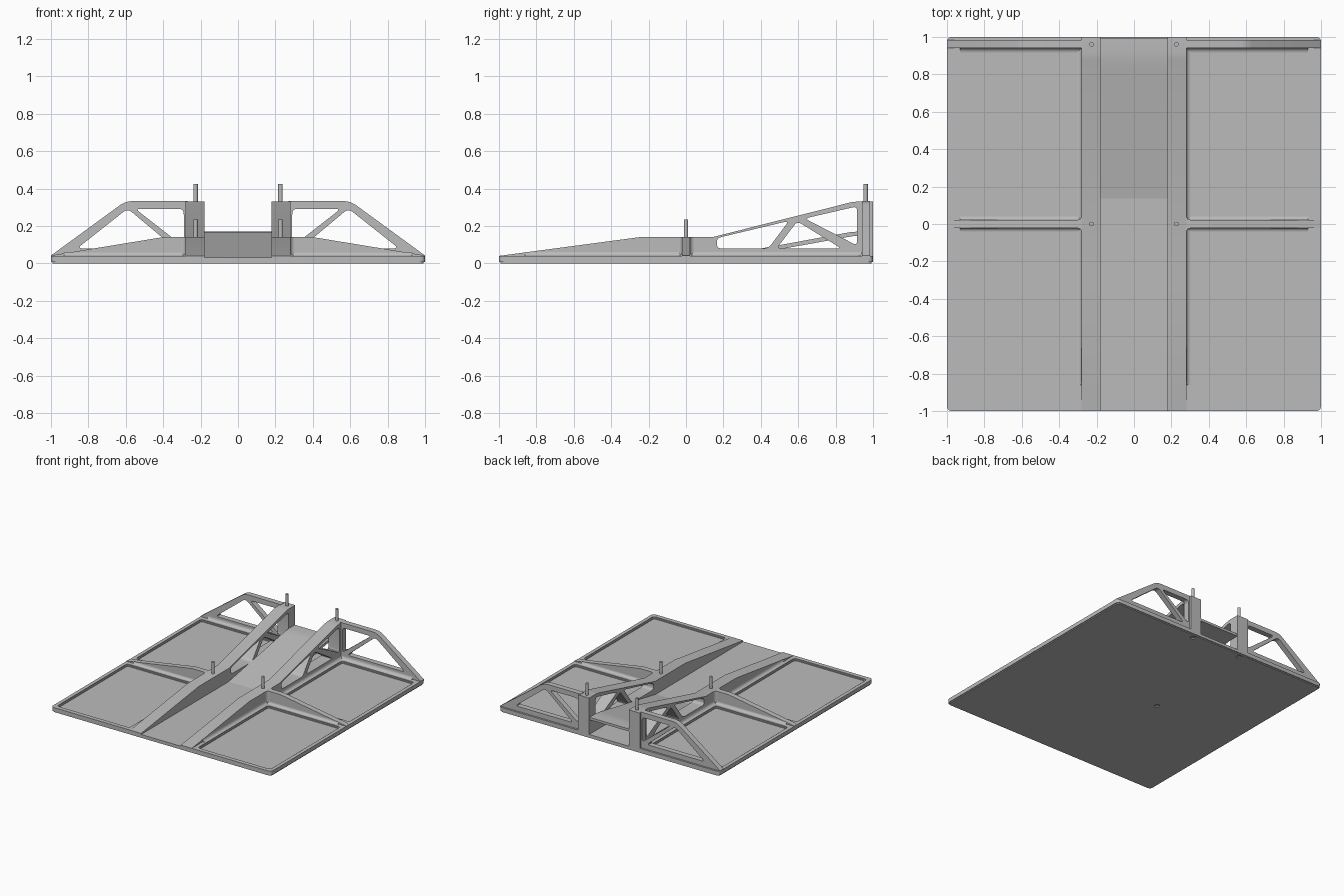
import bpy, bmesh
from math import pi, sin, cos
from mathutils import Vector

if "Cube" in bpy.data.objects:
    bpy.data.objects.remove(bpy.data.objects["Cube"])

grey = bpy.data.materials.new("mid grey")
grey.use_nodes = True
grey.diffuse_color = (0.5, 0.5, 0.5, 1)
grey.node_tree.nodes["Principled BSDF"].inputs["Base Color"].default_value = (0.5, 0.5, 0.5, 1)

TURN = {"XY": (0, 0, 0), "XZ": (pi / 2, 0, 0), "YZ": (pi / 2, 0, pi / 2)}


def rounded(points, r, steps=5):
    """Round every corner of a polygon with a small curve."""
    pts = [Vector(p) for p in points]
    if not r:
        return pts
    out = []
    for i, p in enumerate(pts):
        a, b = pts[i - 1] - p, pts[(i + 1) % len(pts)] - p
        start = p + a.normalized() * min(r, a.length * 0.4)
        end = p + b.normalized() * min(r, b.length * 0.4)
        for k in range(steps + 1):
            t = k / steps
            out.append(start * (1 - t) ** 2 + p * 2 * t * (1 - t) + end * t * t)
    return out


def rect(x0, x1, y0, y1):
    return [(x0, y0), (x1, y0), (x1, y1), (x0, y1)]


def circle(x, y, r, n=16):
    return [(x + r * cos(2 * pi * i / n), y + r * sin(2 * pi * i / n)) for i in range(n)]


def slab(name, plane, outline, lo, hi, holes=(), radius=0):
    """Extrude an outline with holes from lo to hi across the given plane."""
    curve = bpy.data.curves.new(name, "CURVE")
    curve.dimensions, curve.fill_mode = "2D", "BOTH"
    curve.extrude = (hi - lo) / 2
    for loop in [rounded(outline, radius)] + [[Vector(p) for p in h] for h in holes]:
        s = curve.splines.new("POLY")
        s.points.add(len(loop) - 1)
        for point, co in zip(s.points, loop):
            point.co = (co.x, co.y, 0, 1)
        s.use_cyclic_u = True
    ob = bpy.data.objects.new(name, curve)
    bpy.context.collection.objects.link(ob)
    mid = (lo + hi) / 2
    ob.location = {"XY": (0, 0, mid), "XZ": (0, mid, 0), "YZ": (mid, 0, 0)}[plane]
    ob.rotation_euler = TURN[plane]
    bpy.ops.object.select_all(action="DESELECT")
    ob.select_set(True)
    bpy.context.view_layer.objects.active = ob
    bpy.ops.object.convert(target="MESH")
    ob = bpy.context.object
    bm = bmesh.new()
    bm.from_mesh(ob.data)
    bmesh.ops.remove_doubles(bm, verts=bm.verts, dist=0.0001)
    bmesh.ops.recalc_face_normals(bm, faces=bm.faces)
    bm.to_mesh(ob.data)
    bm.free()
    ob.data.materials.clear()
    ob.data.materials.append(grey)
    bpy.ops.object.shade_smooth_by_angle(angle=0.5)
    return ob


def flip(points, side):
    return [(side * p[0], p[1]) for p in points]


def fillet(corner_x, base, direction, r=0.022):
    """Concave strip section where a wall meets the plate."""
    arc = [(corner_x + direction * r * (1 - cos(a * pi / 8)), base + r * (1 - sin(a * pi / 8)))
           for a in range(5)]
    return [(corner_x, base)] + arc


# Base plate with a chamfered underside and pin sockets
sockets = [circle(x, y, 0.02) for x, y in ((-0.227, 0.96), (0.227, 0.96), (-0.227, 0))]
slab("plate_bottom", "XY", rect(-0.993, 0.993, -0.993, 0.993), 0, 0.008, sockets, 0.03)
slab("plate_core", "XY", rect(-1, 1, -1, 1), 0.008, 0.026, (), 0.03)
slab("channel_floor", "XY", rect(-0.18, 0.18, -1, 1), 0.026, 0.031)

# Loading ramp, hollow underneath
slab("ramp", "YZ", [(0.13, 0.03), (0.84, 0.16), (0.88, 0.167), (0.92, 0.17), (0.995, 0.17),
                    (0.995, 0.15), (0.9, 0.147), (0.25, 0.03)], -0.18, 0.18)

rail_outline = [(-1, 0.03), (1, 0.03), (1, 0.33), (0.91, 0.33), (0.88, 0.326),
                (0.14, 0.14), (-0.25, 0.14), (-1, 0.04)]
rail_holes = [[(0.165, 0.08), (0.44, 0.08), (0.55, 0.227), (0.165, 0.135)],
              [(0.485, 0.08), (0.83, 0.08), (0.595, 0.225)],
              [(0.635, 0.24), (0.915, 0.095), (0.915, 0.305)]]
wall_outline = [(0.27, 0.03), (1, 0.03), (1, 0.042), (0.63, 0.312), (0.6, 0.328),
                (0.57, 0.333), (0.27, 0.333)]
wall_holes = [[(0.86, 0.08), (0.59, 0.293), (0.335, 0.08)],
              [(0.29, 0.292), (0.55, 0.292), (0.29, 0.09)]]
rib_outline = [(0.27, 0.03), (1, 0.03), (1, 0.042), (0.44, 0.134), (0.4, 0.14), (0.27, 0.14)]

for side, word in ((1, "left"), (-1, "right")):
    # Rim frame around the sunken pans
    pans = [rounded(flip(rect(0.31, 0.97, y0, y1), side), 0.025)
            for y0, y1 in ((0.06, 0.905), (-0.965, -0.055))]
    frame = ([(0.18, -1)] + rounded(rect(0.5, 1, -1, 1), 0.03)[6:18] + [(0.18, 1)])
    slab(word + "_rim_frame", "XY", flip(frame, side), 0.026, 0.04, pans)
    # Step inside each pan edge
    for name, (y0, y1) in (("back", (0.06, 0.905)), ("front", (-0.965, -0.055))):
        slab(f"{word}_{name}_pan_step", "XY", flip(rect(0.308, 0.972, y0 - 0.002, y1 + 0.002), side),
             0.026, 0.033, [rounded(flip(rect(0.319, 0.961, y0 + 0.009, y1 - 0.009), side), 0.02)], 0.025)

    # Long truss rail
    x0, x1 = sorted((side * 0.18, side * 0.28))
    slab(word + "_rail", "YZ", rail_outline, x0, x1, [rounded(h, 0.025) for h in rail_holes])

    # Rear truss wall and middle cross rib
    slab(word + "_rear_wall", "XZ", flip(wall_outline, side), 0.94, 0.985,
         [rounded(flip(h, side), 0.03) for h in wall_holes])
    slab(word + "_cross_rib", "XZ", flip(rib_outline, side), -0.022, 0.022)

    # Fillets along the feet of the rail, wall and rib
    x0, x1 = sorted((side * 0.27, side * 0.93))
    slab(word + "_wall_fillet", "YZ", fillet(0.94, 0.04, -1), x0, x1)
    for d in (-1, 1):
        slab(word + "_rib_fillet", "YZ", fillet(d * 0.022, 0.04, d, 0.018), x0, x1)
    for y0, y1 in ((-0.86, 0), (0, 0.95)):
        slab(word + "_rail_fillet", "XZ", fillet(side * 0.28, 0.04, side), y0, y1)
    # Upright fillets where the rib meets the rail
    for d in (-1, 1):
        corner = [(side * 0.28, d * 0.022)] + [
            (side * (0.28 + 0.022 * (1 - cos(a * pi / 8))), d * (0.022 + 0.022 * (1 - sin(a * pi / 8))))
            for a in range(5)]
        slab(word + "_corner_fillet", "XY", corner, 0.04, 0.14)

    # Locating pins
    for name, y, z0, top in (("rear", 0.96, 0.3, 0.425), ("middle", 0, 0.12, 0.235)):
        slab(f"{word}_{name}_pin", "XY", circle(side * 0.227, y, 0.012), z0, top)
